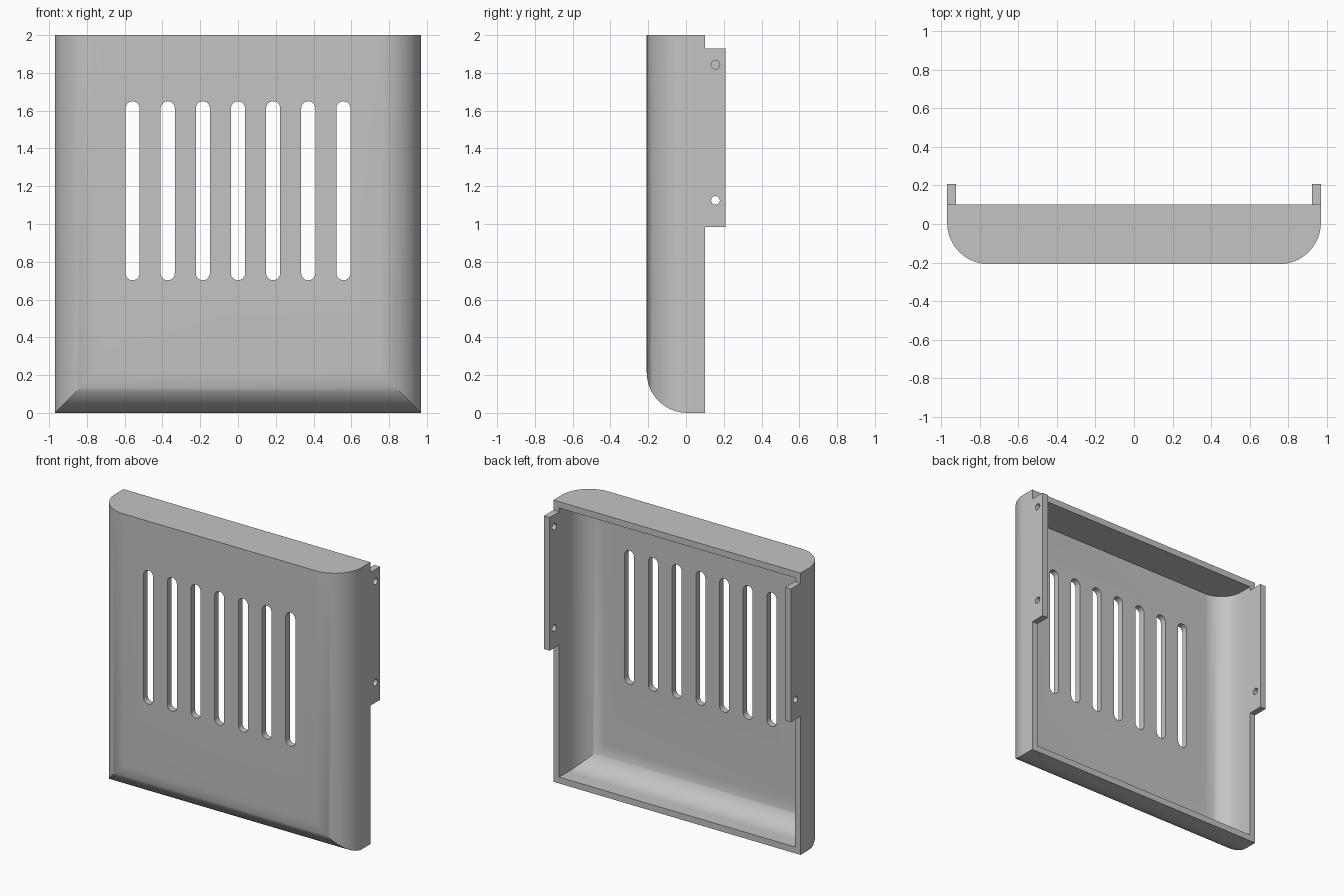
import bpy, bmesh
from math import pi, sin, cos
from mathutils import Matrix

cube = bpy.data.objects.get("Cube")
if cube:
    bpy.data.objects.remove(cube, do_unlink=True)

HALF_W, HEIGHT, WALL = 0.97, 2.0, 0.045
FRONT, RIM, BACK = -0.208, 0.101, 0.208
RADIUS, STEPS = 0.215, 16

grey = bpy.data.materials.new("plain grey")
grey.use_nodes = True
colour = (0.55, 0.55, 0.55, 1)
grey.diffuse_color = colour
grey.node_tree.nodes["Principled BSDF"].inputs["Base Color"].default_value = colour


def make_object(name, bm):
    bmesh.ops.recalc_face_normals(bm, faces=bm.faces)
    mesh = bpy.data.meshes.new(name)
    bm.to_mesh(mesh)
    bm.free()
    mesh.materials.append(grey)
    obj = bpy.data.objects.new(name, mesh)
    bpy.context.collection.objects.link(obj)
    return obj


def cut(obj, cutter):
    """Subtract the cutter, then discard it."""
    cutter.hide_render = True
    mod = obj.modifiers.new("cut", 'BOOLEAN')
    mod.operation, mod.solver, mod.object = 'DIFFERENCE', 'EXACT', cutter
    select(obj)
    bpy.ops.object.modifier_apply(modifier=mod.name)
    bpy.data.objects.remove(cutter, do_unlink=True)


def select(obj):
    bpy.ops.object.select_all(action='DESELECT')
    obj.select_set(True)
    bpy.context.view_layer.objects.active = obj


def smooth(obj):
    select(obj)
    bpy.ops.object.shade_smooth_by_angle(angle=pi / 6)


def tray_rings(bm, offset):
    """Rectangular rings from rim to front, rounded at sides and bottom."""
    r = RADIUS - offset
    arc = [(r * (1 - cos(a)), FRONT + RADIUS - r * sin(a))
           for a in (pi / 2 * i / STEPS for i in range(STEPS + 1))]
    rings = []
    for inset, y in [(0, RIM)] + arc:
        x, low, top = HALF_W - offset - inset, offset + inset, HEIGHT - offset
        rings.append([bm.verts.new(p) for p in
                      ((-x, y, low), (x, y, low), (x, y, top), (-x, y, top))])
    return rings


# Hollow cover: outer skin, rim and inner skin
bm = bmesh.new()
outer, inner = tray_rings(bm, 0), tray_rings(bm, WALL)
rings = outer[::-1] + inner
for a, b in zip(rings, rings[1:]):
    for i in range(4):
        j = (i + 1) % 4
        bm.faces.new((a[i], a[j], b[j], b[i]))
bm.faces.new(rings[0])
bm.faces.new(rings[-1])
cover = make_object("vent_cover", bm)

# Seven round-ended vent slots
SLOT_R, SLOT_LOW, SLOT_TOP, SPACING = 0.0375, 0.702, 1.65, 0.186
bm = bmesh.new()
for n in range(-3, 4):
    outline = []
    for centre, start in ((SLOT_TOP - SLOT_R, 0), (SLOT_LOW + SLOT_R, pi)):
        for k in range(13):
            a = start + pi * k / 12
            outline.append(bm.verts.new((n * SPACING + SLOT_R * cos(a), -0.3,
                                         centre + SLOT_R * sin(a))))
    face = bm.faces.new(outline)
    extruded = bmesh.ops.extrude_face_region(bm, geom=[face], use_keep_orig=True)
    verts = [v for v in extruded["geom"] if isinstance(v, bmesh.types.BMVert)]
    bmesh.ops.translate(bm, vec=(0, 0.25, 0), verts=verts)
cut(cover, make_object("slot_cutter", bm))
smooth(cover)

# Mounting tabs flush with the side walls; the right one has only a lower hole
TAB_LOW, TAB_TOP = 0.983, 1.928
for name, side, holes in (("left_mounting_tab", 1, (1.125, 1.843)),
                          ("right_mounting_tab", -1, (1.125,))):
    x = side * (HALF_W - WALL / 2)
    bm = bmesh.new()
    size = Matrix.Diagonal((WALL, BACK - RIM, TAB_TOP - TAB_LOW, 1))
    place = Matrix.Translation((x, (BACK + RIM) / 2, (TAB_TOP + TAB_LOW) / 2))
    bmesh.ops.create_cube(bm, size=1, matrix=place @ size)
    tab = make_object(name, bm)

    bm = bmesh.new()
    for z in holes:
        bmesh.ops.create_cone(bm, cap_ends=True, segments=24, radius1=0.023,
                              radius2=0.023, depth=0.2,
                              matrix=Matrix.Translation((x, 0.156, z))
                              @ Matrix.Rotation(pi / 2, 4, 'Y'))
    cut(tab, make_object("hole_cutter", bm))
    smooth(tab)
